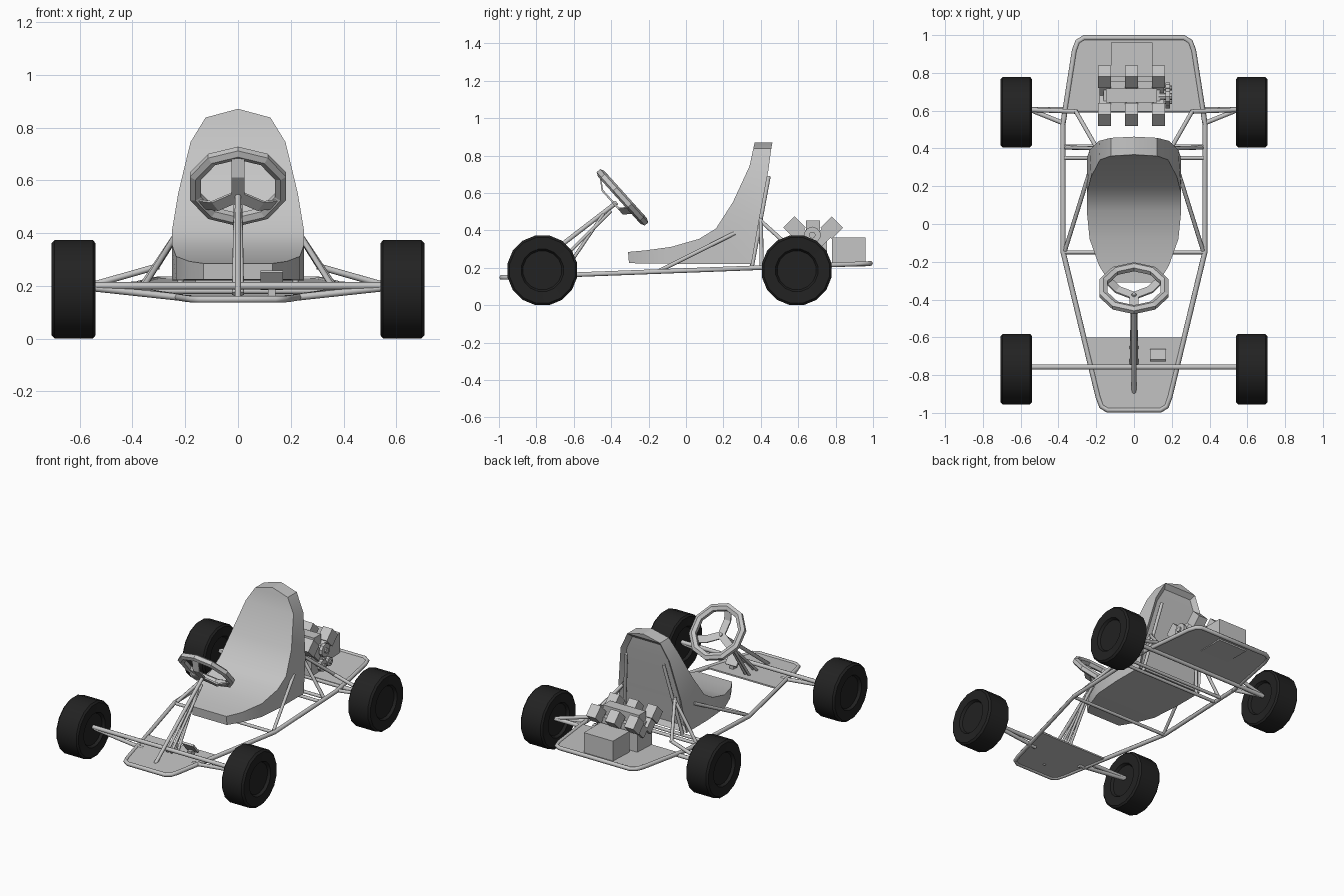
import bpy, bmesh, math
from mathutils import Vector, Matrix

if "Cube" in bpy.data.objects:
    bpy.data.objects.remove(bpy.data.objects["Cube"])


def material(name, c):
    m = bpy.data.materials.new(name)
    m.diffuse_color = (c, c, c, 1)
    m.use_nodes = True
    m.node_tree.nodes["Principled BSDF"].inputs["Base Color"].default_value = m.diffuse_color
    return m


GREY = material("light grey", 0.56)
BLACK = material("tyre black", 0.016)


def make(name, bm, mat=GREY, smooth=None):
    bmesh.ops.recalc_face_normals(bm, faces=bm.faces[:])
    me = bpy.data.meshes.new(name)
    bm.to_mesh(me)
    bm.free()
    ob = bpy.data.objects.new(name, me)
    bpy.context.collection.objects.link(ob)
    me.materials.append(mat)
    if smooth:
        bpy.ops.object.select_all(action='DESELECT')
        ob.select_set(True)
        bpy.context.view_layer.objects.active = ob
        bpy.ops.object.shade_smooth_by_angle(angle=math.radians(smooth))
    return ob


def add_tube(bm, a, b, r=0.012, sides=8):
    a, b = Vector(a), Vector(b)
    d = b - a
    mat = Matrix.Translation((a + b) / 2) @ d.to_track_quat('Z', 'Y').to_matrix().to_4x4()
    bmesh.ops.create_cone(bm, cap_ends=True, segments=sides, radius1=r, radius2=r,
                          depth=d.length, matrix=mat)


def tubes(name, pairs, r=0.012, mirror=True):
    bm = bmesh.new()
    for a, b in pairs:
        add_tube(bm, a, b, r)
        if mirror:
            add_tube(bm, (-a[0], a[1], a[2]), (-b[0], b[1], b[2]), r)
    return make(name, bm, GREY, 50)


def add_box(bm, centre, size, rot_x=0):
    bmesh.ops.create_cube(bm, size=1, matrix=Matrix.Translation(centre)
                          @ Matrix.Rotation(rot_x, 4, 'X') @ Matrix.Diagonal((*size, 1)))


def floor(y):
    return 0.186 + 0.038 * y


# Frame loop: bent tube around the chassis
half = [(0.14, -0.985), (0.172, -0.965), (0.19, -0.915), (0.376, -0.145), (0.376, 0.53),
        (0.315, 0.92), (0.298, 0.965), (0.265, 0.986)]
loop = half + [(-x, y) for x, y in reversed(half)]
cu = bpy.data.curves.new("frame", 'CURVE')
cu.dimensions = '3D'
cu.bevel_depth, cu.bevel_resolution = 0.014, 1
sp = cu.splines.new('POLY')
sp.points.add(len(loop) - 1)
for p, (x, y) in zip(sp.points, loop):
    p.co = (x, y, floor(y), 1)
sp.use_cyclic_u = True
frame = bpy.data.objects.new("frame", cu)
bpy.context.collection.objects.link(frame)
cu.materials.append(GREY)
bpy.context.view_layer.objects.active = frame
frame.select_set(True)
bpy.ops.object.convert(target='MESH')


# Front and rear floor plates
def plate(name, pts):
    bm = bmesh.new()
    ring = pts + [(-x, y) for x, y in reversed(pts)]
    f = bm.faces.new([bm.verts.new((x, y, floor(y) - 0.005)) for x, y in ring])
    ext = bmesh.ops.extrude_face_region(bm, geom=[f])
    for v in ext["geom"]:
        if isinstance(v, bmesh.types.BMVert):
            v.co.z += 0.01
    make(name, bm)


plate("front_plate", half[:3] + [(0.266, -0.60)])
plate("rear_plate", [(0.365, 0.60)] + half[5:])

# Cross bars
tubes("cross_bars", [((-0.376, y, floor(y)), (0.376, y, floor(y))) for y in (-0.15, 0.35, 0.41)],
      0.011, False)

# Axles and suspension struts
tubes("axles", [((-0.6, -0.757, 0.2), (0.6, -0.757, 0.2)),
                ((-0.6, 0.605, 0.198), (0.6, 0.605, 0.198))], 0.014, False)
tubes("front_axle_stays", [((0.55, -0.757, 0.192), (0.18, -0.757, 0.152))], 0.013)
tubes("rear_axle_stays", [((0.55, 0.605, 0.204), (0.30, 0.595, 0.275)),
                          ((0.55, 0.605, 0.195), (0.365, 0.53, 0.206))], 0.012)

# Seat struts
tubes("seat_struts", [((0.365, -0.14, 0.185), (0.24, 0.26, 0.385)),
                      ((0.31, 0.60, 0.27), (0.19, 0.39, 0.46)),
                      ((0.36, 0.405, 0.205), (0.19, 0.40, 0.46)),
                      ((0.22, 0.352, 0.205), (0.14, 0.442, 0.69))], 0.011)

# Seat: loft between the front curve and the underside/back curve
# (front y, front z, half width, rear y, rear z, rear half width)
stations = [(-0.31, 0.285, 0.13, -0.305, 0.225, 0.13), (-0.22, 0.293, 0.185, -0.21, 0.224, 0.185),
            (-0.08, 0.312, 0.235, -0.08, 0.222, 0.235), (0.07, 0.355, 0.25, 0.12, 0.221, 0.25),
            (0.16, 0.41, 0.25, 0.35, 0.22, 0.25), (0.25, 0.55, 0.227, 0.39, 0.45, 0.235),
            (0.34, 0.745, 0.18, 0.44, 0.72, 0.185), (0.36, 0.838, 0.123, 0.456, 0.838, 0.123),
            (0.367, 0.87, 0.004, 0.462, 0.87, 0.004)]
bm = bmesh.new()
rows = [[bm.verts.new(c) for c in ((-w, fy, fz), (w, fy, fz), (rw, ry, rz), (-rw, ry, rz))]
        for fy, fz, w, ry, rz, rw in stations]
back = []
for i, (r, s) in enumerate(zip(rows, rows[1:])):
    for k in range(4):
        f = bm.faces.new((r[k], r[(k + 1) % 4], s[(k + 1) % 4], s[k]))
        if k == 2 and 4 <= i < 7:
            back.append(f)
bm.faces.new(rows[0])
bm.faces.new(rows[-1])
bmesh.ops.recalc_face_normals(bm, faces=bm.faces[:])
bmesh.ops.inset_region(bm, faces=back, thickness=0.03, depth=-0.025, use_even_offset=True)
make("seat", bm, GREY, 32)

# Steering wheel: low-poly ring tilted towards the driver
hub = Vector((0, -0.34, 0.577))
tilt = Matrix.Translation(hub) @ Matrix.Rotation(-math.radians(48), 4, 'X')
bm = bmesh.new()
prof = [(0.192, -0.012), (0.192, 0.012), (0.17, 0.023), (0.147, 0.012), (0.147, -0.012), (0.17, -0.023)]
N = 10
rings = [[bm.verts.new(tilt @ Vector((r * math.cos(t), r * math.sin(t), z))) for r, z in prof]
         for t in [math.tau * (i + 0.5) / N for i in range(N)]]
for i in range(N):
    a, b = rings[i], rings[(i + 1) % N]
    for k in range(6):
        bm.faces.new((a[k], a[(k + 1) % 6], b[(k + 1) % 6], b[k]))
make("steering_wheel", bm)

# Dished steering spokes
bm = bmesh.new()
for ang in (-90, 30, 150):
    turn = tilt @ Matrix.Rotation(math.radians(ang), 4, 'Z')
    path = [(0.165, -0.005), (0.10, -0.05), (0.0, -0.05)]
    strip = [[bm.verts.new(turn @ Vector((x, s * 0.024, z + d)))
              for s, d in ((-1, 0), (1, 0), (1, -0.01), (-1, -0.01))] for x, z in path]
    for a, b in zip(strip, strip[1:]):
        for k in range(4):
            bm.faces.new((a[k], a[(k + 1) % 4], b[(k + 1) % 4], b[k]))
make("steering_spokes", bm)

# Steering column and its supports
tubes("steering_column", [((0, -0.37, 0.55), (0, -0.89, 0.15))], 0.012, False)
tubes("column_supports", [((0.008, -0.40, 0.505), (0.014, -0.74, 0.17)),
                          ((0.006, -0.44, 0.49), (0.014, -0.66, 0.165))], 0.009)

# Pedal
bm = bmesh.new()
add_box(bm, (0.128, -0.695, 0.222), (0.085, 0.014, 0.085), math.radians(40))
add_box(bm, (0.128, -0.69, 0.18), (0.03, 0.04, 0.04))
make("pedal", bm)

# Engine: crankcase, rear box and two banks of three cylinders
bm = bmesh.new()
add_box(bm, (-0.012, 0.675, 0.30), (0.30, 0.16, 0.18))
add_box(bm, (-0.012, 0.68, 0.41), (0.27, 0.075, 0.085))
make("crankcase", bm)
bm = bmesh.new()
add_box(bm, (-0.012, 0.87, 0.285), (0.22, 0.18, 0.155))
make("rear_box", bm)
bm = bmesh.new()
for x in (-0.156, -0.013, 0.13):
    for s in (-1, 1):
        add_box(bm, (x, 0.68 + s * 0.10, 0.415), (0.07, 0.085, 0.085), -s * math.pi / 4)
        add_box(bm, (x, 0.68 + s * 0.05, 0.365), (0.055, 0.065, 0.10), -s * math.pi / 4)
make("cylinders", bm)
bm = bmesh.new()
for y, z, r in ((0.675, 0.375, 0.045), (0.65, 0.28, 0.04), (0.72, 0.28, 0.03)):
    add_tube(bm, (0.13, y, z), (0.2, y, z), r * 0.4)
    add_tube(bm, (0.168, y, z), (0.19, y, z), r, 10)
make("pulleys", bm)

# Wheels: turned tyre profile (x, radius) with a shallow dish each side
tyre = [(0.56, 0.0), (0.56, 0.105), (0.543, 0.115), (0.54, 0.178), (0.55, 0.19), (0.695, 0.19),
        (0.707, 0.178), (0.704, 0.115), (0.687, 0.105), (0.687, 0.0)]
for label, y in (("front", -0.768), ("rear", 0.592)):
    for side, s in (("right", 1), ("left", -1)):
        bm = bmesh.new()
        vs = [bm.verts.new((s * x, y, 0.187 + r)) for x, r in tyre]
        es = [bm.edges.new(e) for e in zip(vs, vs[1:])]
        bmesh.ops.spin(bm, geom=vs + es, cent=(0, y, 0.187), axis=(1, 0, 0),
                       angle=math.tau, steps=16)
        bmesh.ops.remove_doubles(bm, verts=bm.verts[:], dist=0.0005)
        bmesh.ops.rotate(bm, verts=bm.verts[:], cent=(0, y, 0.187),
                         matrix=Matrix.Rotation(math.pi / 16, 3, 'X'))
        make(f"{label}_{side}_wheel", bm, BLACK, 30)
